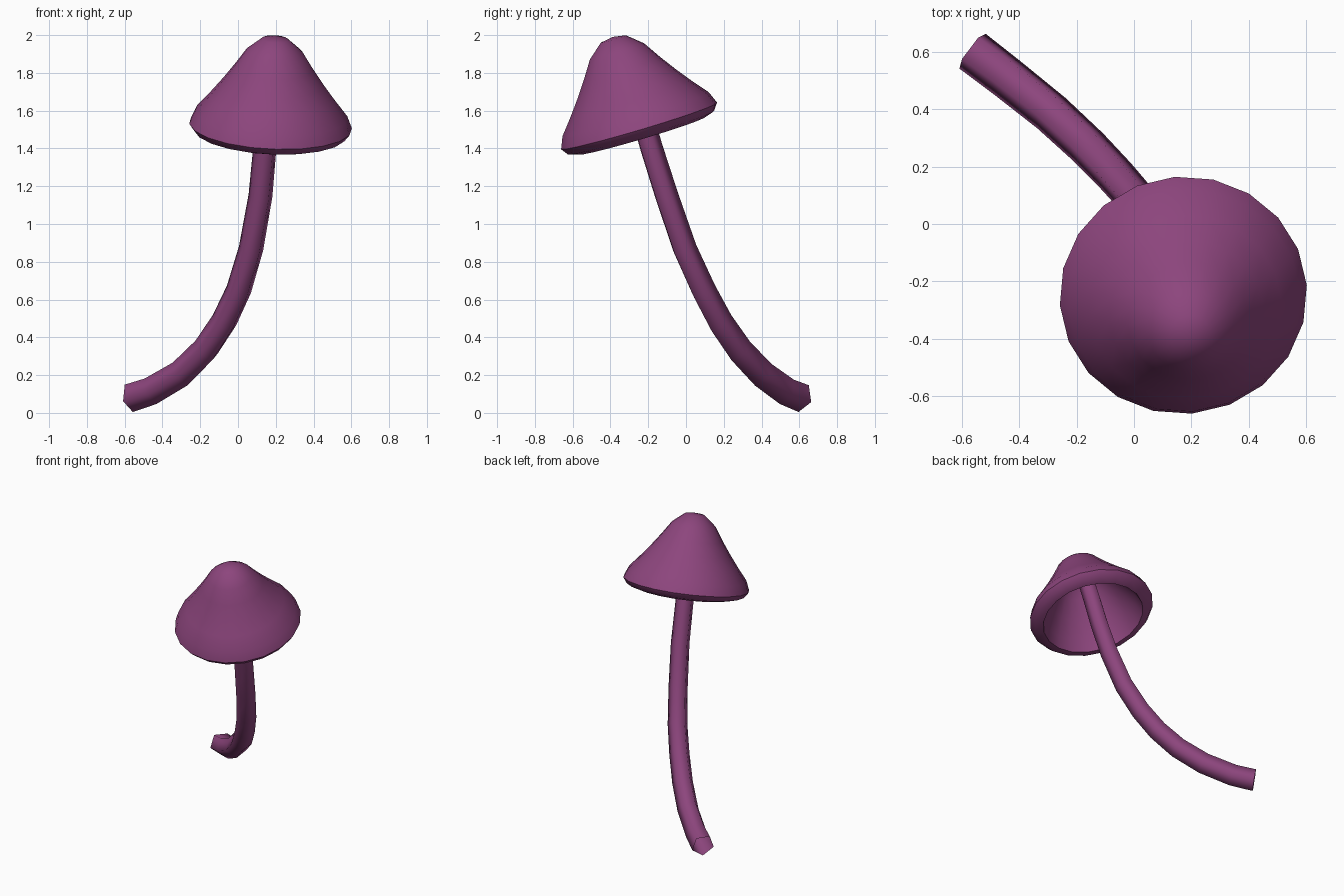
import bpy, bmesh, math
from mathutils import Vector

if "Cube" in bpy.data.objects:
    bpy.data.objects.remove(bpy.data.objects["Cube"])

purple = bpy.data.materials.new("mushroom purple")
purple.diffuse_color = (0.265, 0.06, 0.205, 1)
purple.use_nodes = True
purple.node_tree.nodes["Principled BSDF"].inputs["Base Color"].default_value = purple.diffuse_color


def loft(name, rings, angle):
    """Join rings of points into a smooth skin; a one-point ring is a pole."""
    bm = bmesh.new()
    loops = [[bm.verts.new(p) for p in ring] for ring in rings]
    for a, b in zip(loops, loops[1:]):
        n = max(len(a), len(b))
        for i in range(n):
            j = (i + 1) % n
            if len(a) == 1:
                bm.faces.new((a[0], b[i], b[j]))
            elif len(b) == 1:
                bm.faces.new((a[i], a[j], b[0]))
            else:
                bm.faces.new((a[i], a[j], b[j], b[i]))
    bmesh.ops.recalc_face_normals(bm, faces=bm.faces)
    mesh = bpy.data.meshes.new(name)
    bm.to_mesh(mesh)
    bm.free()
    mesh.materials.append(purple)
    obj = bpy.data.objects.new(name, mesh)
    bpy.context.collection.objects.link(obj)
    bpy.ops.object.select_all(action='DESELECT')
    obj.select_set(True)
    bpy.context.view_layer.objects.active = obj
    bpy.ops.object.shade_smooth_by_angle(angle=math.radians(angle))
    return obj


# Cap: 20-sided hollow bell with a rolled lip, turned about a tilted axis
centre = Vector((0.17, -0.237, 1.481))
axis = Vector((0.05, -0.285, 0.96)).normalized()
u = (Vector((1, 0, 0)) - axis * axis.x).normalized()
v = axis.cross(u)
cap_profile = [(0, .532), (.07, .52), (.15, .452), (.21, .36), (.27, .275),
               (.335, .19), (.405, .105), (.432, .04), (.405, .003),   # outside
               (.35, -.014), (.32, .07), (.25, .19), (.17, .31), (.08, .41), (0, .44)]
rings = []
for r, h in cap_profile:
    count = 20 if r else 1
    rings.append([centre + axis * h
                  + u * r * math.cos(math.radians(4 + 18 * k))
                  + v * r * math.sin(math.radians(4 + 18 * k)) for k in range(count)])
loft("cap", rings, 50)

# Stem: open five-sided tapering tube along a bent path, one edge facing down
path = [Vector(p) for p in [
    (-.565, .605, .084), (-.45, .518, .12), (-.295, .395, .21), (-.168, .278, .335),
    (-.072, .178, .48), (.005, .09, .645), (.07, -.01, .865), (.12, -.106, 1.145),
    (.143, -.187, 1.4), (.157, -.25, 1.62), (.175, -.32, 1.86)]]
rings = []
for i, p in enumerate(path):
    t = (path[min(i + 1, len(path) - 1)] - path[max(i - 1, 0)]).normalized()
    if i == 0:
        t = Vector((.8, -.6, .15)).normalized()
    side = Vector((.76, .65, 0))
    side = (side - t * side.dot(t)).normalized()
    down = side.cross(t)
    radius = .08 - .019 * i / (len(path) - 1)
    rings.append([p + radius * (down * math.cos(math.tau * k / 5)
                                + side * math.sin(math.tau * k / 5)) for k in range(5)])
loft("stem", rings, 75)
